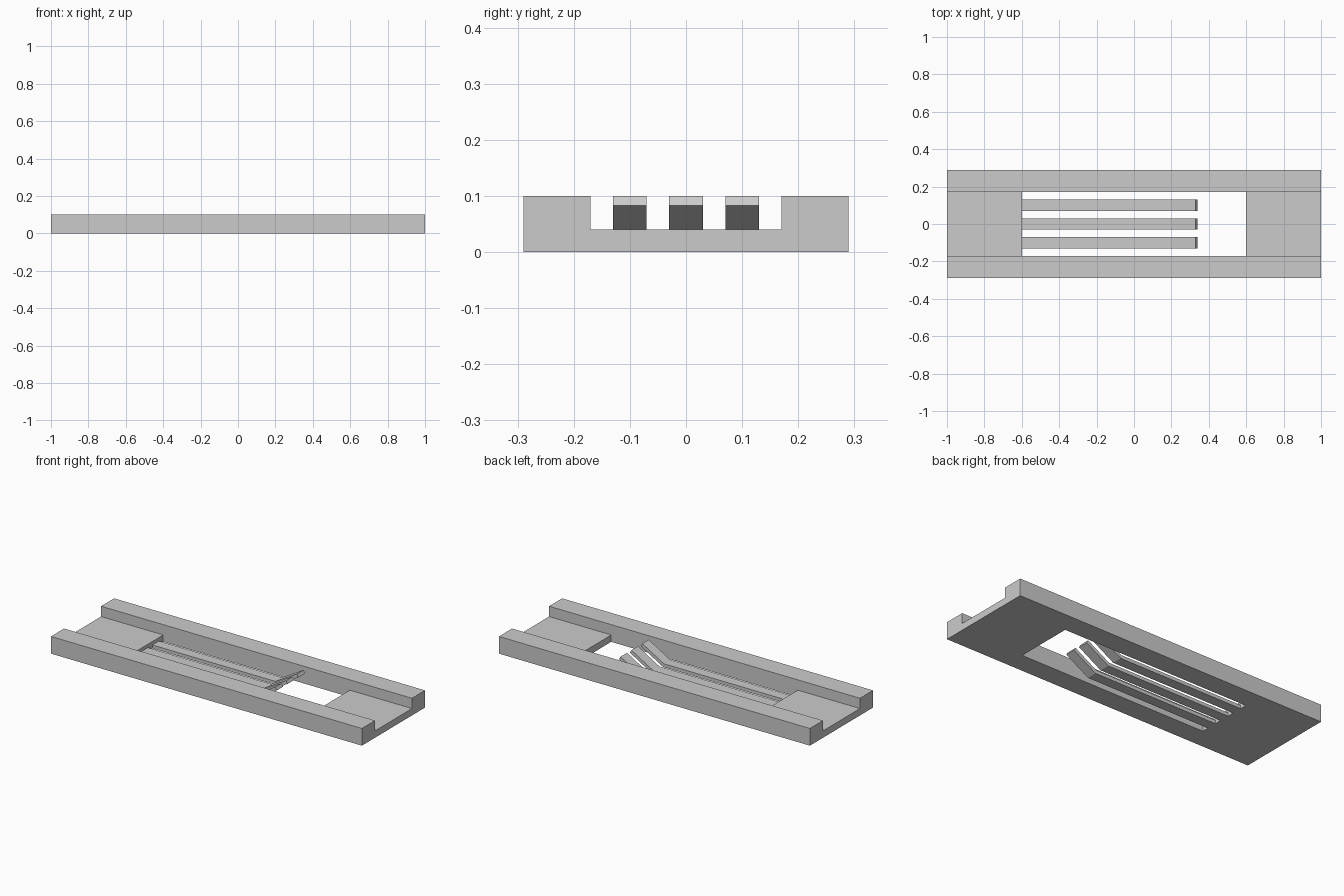
import bpy, bmesh, math

cube = bpy.data.objects.get("Cube")
if cube:
    bpy.data.objects.remove(cube, do_unlink=True)

grey = bpy.data.materials.new("light_grey")
grey.use_nodes = True
colour = (0.6, 0.6, 0.6, 1)
grey.diffuse_color = colour
grey.node_tree.nodes["Principled BSDF"].inputs["Base Color"].default_value = colour


def make_object(name, bm):
    bmesh.ops.recalc_face_normals(bm, faces=bm.faces)
    mesh = bpy.data.meshes.new(name)
    bm.to_mesh(mesh)
    bm.free()
    mesh.materials.append(grey)
    obj = bpy.data.objects.new(name, mesh)
    bpy.context.collection.objects.link(obj)
    return obj


def add_box(bm, low, high):
    verts = bmesh.ops.create_cube(bm, size=1)["verts"]
    for v in verts:
        v.co = [high[i] if v.co[i] > 0 else low[i] for i in range(3)]


# Channel frame: solid blocks joined into one skin around the opening
xs, ys, zs = (-1, -0.6, 0.6, 1), (-0.29, -0.17, 0.17, 0.29), (0, 0.04, 0.1)
bm = bmesh.new()
for i in range(3):
    for j in range(3):
        for k in range(2):
            rail = j != 1
            end_floor = i != 1 and k == 0
            if rail or end_floor:
                add_box(bm, (xs[i], ys[j], zs[k]), (xs[i + 1], ys[j + 1], zs[k + 1]))

# Drop the paired walls between neighbouring blocks, then weld the rest
groups = {}
for f in bm.faces:
    key = tuple(round(c, 3) + 0.0 for c in f.calc_center_median())
    groups.setdefault(key, []).append(f)
inner = [f for pair in groups.values() if len(pair) > 1 for f in pair]
bmesh.ops.delete(bm, geom=inner, context="FACES")
bmesh.ops.remove_doubles(bm, verts=bm.verts, dist=0.0001)
bmesh.ops.dissolve_limit(bm, angle_limit=0.01, verts=bm.verts, edges=bm.edges)
make_object("channel_frame", bm)

# Spring fingers: flat strips whose free ends bend upward
thick, width, angle = 0.02, 0.06, math.radians(30)
root, bend, tip, tip_z = -0.6, 0.197, 0.34, 0.083
profile = [
    (root, 0), (bend, 0), (tip, tip_z),
    (tip - thick * math.sin(angle), tip_z + thick * math.cos(angle)),
    (bend - thick * math.tan(angle / 2), thick), (root, thick),
]
for name, y in (("right_finger", -0.1), ("middle_finger", 0), ("left_finger", 0.1)):
    bm = bmesh.new()
    side = bm.faces.new([bm.verts.new((x, y - width / 2, z)) for x, z in profile])
    grown = bmesh.ops.extrude_face_region(bm, geom=[side])["geom"]
    moved = [g for g in grown if isinstance(g, bmesh.types.BMVert)]
    bmesh.ops.translate(bm, verts=moved, vec=(0, width, 0))
    make_object(name, bm)
